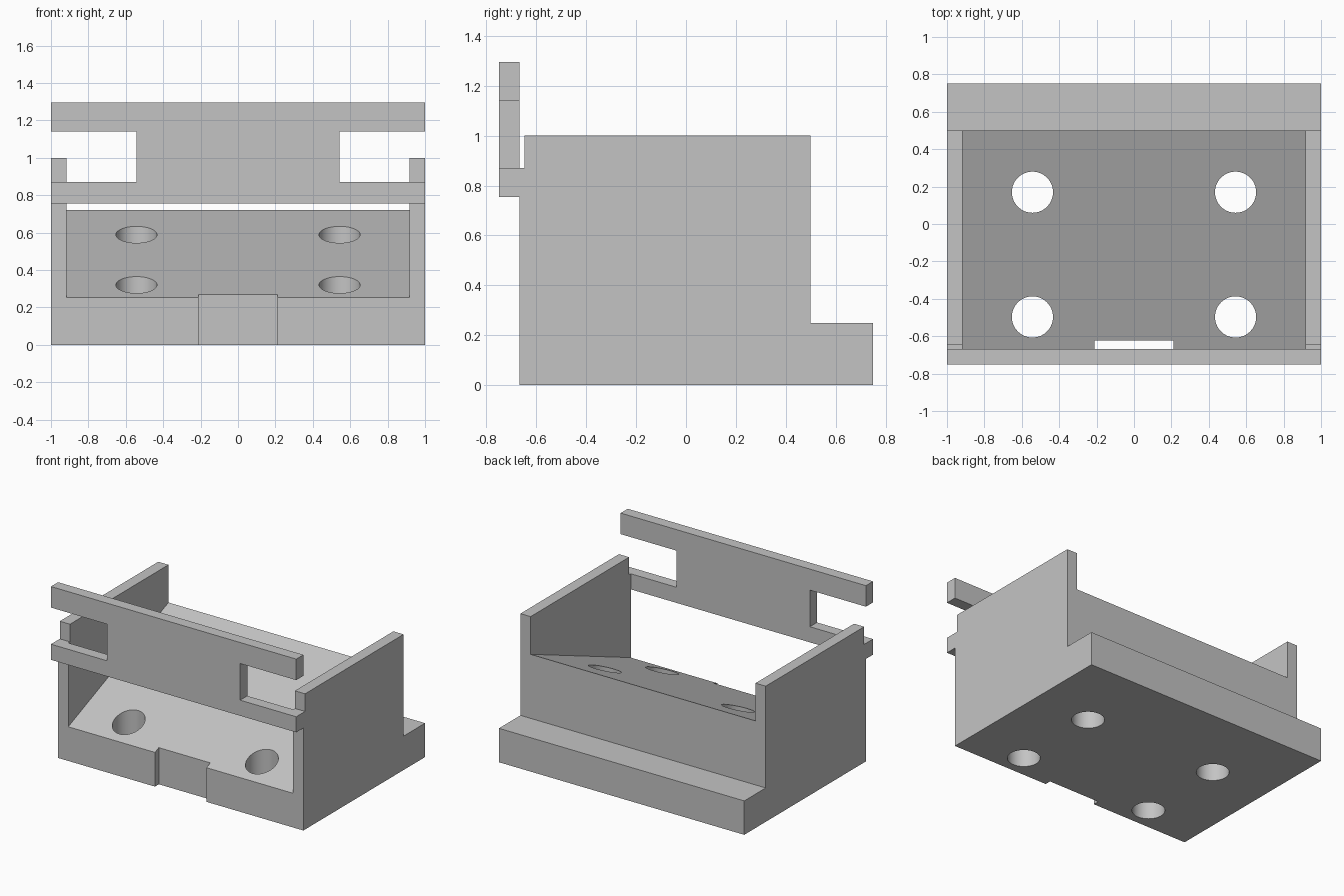
import bpy, bmesh

cube = bpy.data.objects.get("Cube")
if cube:
    bpy.data.objects.remove(cube, do_unlink=True)

grey = bpy.data.materials.new("light_grey")
grey.use_nodes = True
colour = (0.55, 0.55, 0.55, 1)
grey.diffuse_color = colour
grey.node_tree.nodes["Principled BSDF"].inputs["Base Color"].default_value = colour


def add_object(name, bm):
    bmesh.ops.recalc_face_normals(bm, faces=bm.faces)
    mesh = bpy.data.meshes.new(name)
    bm.to_mesh(mesh)
    bm.free()
    mesh.materials.append(grey)
    obj = bpy.data.objects.new(name, mesh)
    bpy.context.collection.objects.link(obj)
    return obj


def prism(name, points, offset):
    """Extrude a closed outline of 3D points along an offset."""
    bm = bmesh.new()
    face = bm.faces.new([bm.verts.new(p) for p in points])
    new = bmesh.ops.extrude_face_region(bm, geom=[face])["geom"]
    verts = [v for v in new if isinstance(v, bmesh.types.BMVert)]
    bmesh.ops.translate(bm, vec=offset, verts=verts)
    return add_object(name, bm)


def side_prism(name, profile, half_width):
    points = [(-half_width, y, z) for y, z in profile]
    return prism(name, points, (2 * half_width, 0, 0))


def cut(target, cutter):
    mod = target.modifiers.new(cutter.name, 'BOOLEAN')
    mod.operation = 'DIFFERENCE'
    mod.solver = 'EXACT'
    mod.object = cutter
    bpy.context.view_layer.objects.active = target
    bpy.ops.object.modifier_apply(modifier=mod.name)
    bpy.data.objects.remove(cutter, do_unlink=True)


FRONT, BACK = -0.667, 0.5

# Bracket body: side outline with rear ledge and front notch in the walls
body = side_prism("bracket_body", [
    (FRONT, 0), (0.75, 0), (0.75, 0.25), (BACK, 0.25), (BACK, 1),
    (-0.647, 1), (-0.647, 0.87), (FRONT, 0.87)], 1)

# Pocket between the side walls, with a sloping floor
slope = (0.722 - 0.252) / (BACK - FRONT)
floor = [(y, 0.252 + slope * (y - FRONT)) for y in (-0.8, 0.6)]
cut(body, side_prism("pocket", floor + [(0.6, 1.2), (-0.8, 1.2)], 0.917))

# Shallow relief in the front lip
cut(body, side_prism("lip_relief", [
    (-0.8, -0.1), (-0.622, -0.1), (-0.622, 0.5), (-0.8, 0.5)], 0.21))

# Four vertical screw holes
for x in (-0.543, 0.543):
    for y in (-0.497, 0.17):
        bm = bmesh.new()
        bmesh.ops.create_cone(bm, cap_ends=True, segments=64,
                              radius1=0.11, radius2=0.11, depth=2)
        bmesh.ops.translate(bm, vec=(x, y, 0.5), verts=bm.verts)
        cut(body, add_object("screw_hole", bm))

# Front plate with a slot open at each end
right = [(1, 0.755), (1, 0.87), (0.543, 0.87),
         (0.543, 1.14), (1, 1.14), (1, 1.295)]
outline = right + [(-x, z) for x, z in reversed(right)]
plate = prism("front_plate", [(x, -0.75, z) for x, z in outline],
              (0, FRONT + 0.75, 0))

for obj in (body, plate):
    bpy.ops.object.select_all(action='DESELECT')
    obj.select_set(True)
    bpy.context.view_layer.objects.active = obj
    bpy.ops.object.shade_smooth_by_angle()
